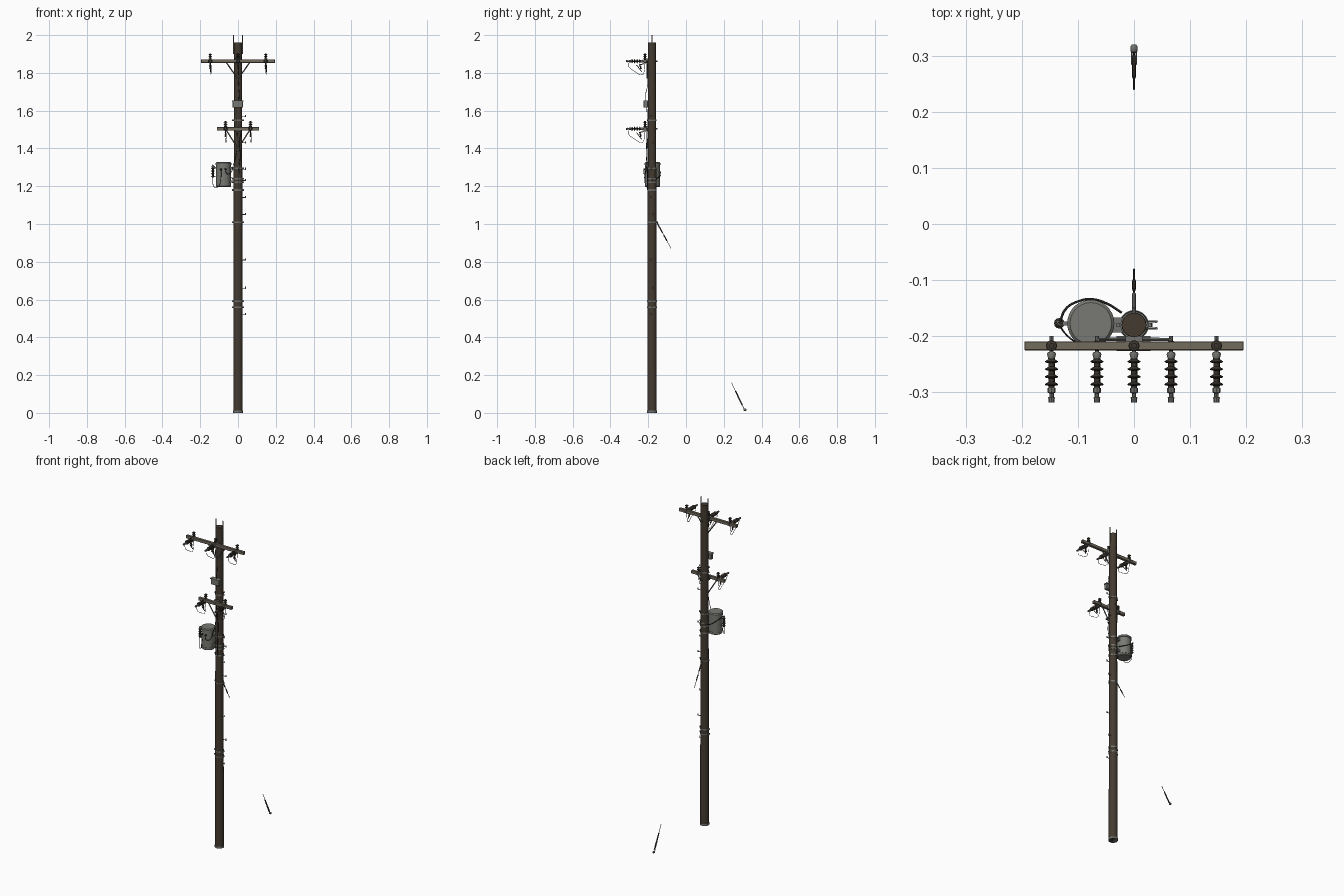
import bpy, bmesh, math
from mathutils import Vector

if "Cube" in bpy.data.objects:
    bpy.data.objects.remove(bpy.data.objects["Cube"])


def material(name, rgb):
    m = bpy.data.materials.new(name)
    m.use_nodes = True
    m.diffuse_color = (*rgb, 1)
    bsdf = m.node_tree.nodes["Principled BSDF"]
    bsdf.inputs["Base Color"].default_value = (*rgb, 1)
    bsdf.inputs["Roughness"].default_value = 0.8
    return m


WOOD = material("dark pole wood", (0.058, 0.044, 0.03))
ARM = material("weathered arm wood", (0.17, 0.145, 0.11))
STEEL = material("galvanised steel", (0.17, 0.17, 0.16))
PAINT = material("tank grey", (0.19, 0.19, 0.175))
CERAMIC = material("brown ceramic", (0.045, 0.036, 0.027))
CABLE = material("black cable", (0.02, 0.02, 0.02))
PY = -0.18          # pole centre in y
ARM_Y = -0.217      # crossarm centre in y


def finish(bm, name, mat, smooth=True):
    bmesh.ops.recalc_face_normals(bm, faces=bm.faces)
    me = bpy.data.meshes.new(name)
    bm.to_mesh(me)
    bm.free()
    me.materials.append(mat)
    ob = bpy.data.objects.new(name, me)
    bpy.context.collection.objects.link(ob)
    if smooth:
        bpy.ops.object.select_all(action="DESELECT")
        ob.select_set(True)
        bpy.context.view_layer.objects.active = ob
        bpy.ops.object.shade_smooth_by_angle(angle=math.radians(40))
    return ob


def lathe(name, profile, base, axis, mat, sides=12):
    """Turn (radius, height) pairs around an axis through base."""
    bm = bmesh.new()
    q = Vector((0, 0, 1)).rotation_difference(Vector(axis).normalized())
    rings = []
    for r, h in profile:
        ring = []
        for i in range(sides):
            a = math.tau * i / sides
            p = Vector((r * math.cos(a), r * math.sin(a), h))
            ring.append(bm.verts.new(Vector(base) + q @ p))
        rings.append(ring)
    for a, b in zip(rings, rings[1:]):
        for i in range(sides):
            j = (i + 1) % sides
            bm.faces.new((a[i], a[j], b[j], b[i]))
    bm.faces.new(rings[0])
    bm.faces.new(rings[-1])
    return finish(bm, name, mat)


def rod(name, p, q, r, mat, sides=8):
    d = Vector(q) - Vector(p)
    return lathe(name, [(r, 0), (r, d.length)], p, d, mat, sides)


def box(name, centre, size, mat, bevel=0.0):
    bm = bmesh.new()
    bmesh.ops.create_cube(bm, size=1)
    bmesh.ops.scale(bm, vec=size, verts=bm.verts)
    bmesh.ops.translate(bm, vec=centre, verts=bm.verts)
    if bevel:
        bmesh.ops.bevel(bm, geom=bm.edges[:], offset=bevel, segments=1, affect="EDGES")
    return finish(bm, name, mat, False)


def wire(name, points, r=0.0016, mat=CABLE):
    cu = bpy.data.curves.new(name, "CURVE")
    cu.dimensions = "3D"
    cu.bevel_depth = r
    cu.bevel_resolution = 1
    cu.resolution_u = 6
    cu.use_fill_caps = True
    sp = cu.splines.new("BEZIER")
    sp.bezier_points.add(len(points) - 1)
    for bp, p in zip(sp.bezier_points, points):
        bp.co = p
        bp.handle_left_type = bp.handle_right_type = "AUTO"
    cu.materials.append(mat)
    tmp = bpy.data.objects.new(name + "_path", cu)
    bpy.context.collection.objects.link(tmp)
    bpy.context.view_layer.update()
    me = bpy.data.meshes.new_from_object(tmp.evaluated_get(bpy.context.evaluated_depsgraph_get()))
    bpy.data.objects.remove(tmp)
    bpy.context.collection.objects.link(bpy.data.objects.new(name, me))


def sheds(count, pitch, core, rim):
    """Profile of a ribbed insulator."""
    prof = [(core, 0)]
    for i in range(count):
        h = i * pitch
        prof += [(core, h + pitch * .2), (rim, h + pitch * .5), (rim * .9, h + pitch * .65), (core, h + pitch * .75)]
    return prof + [(core, count * pitch)]


# Pole, tip rods and base collar
lathe("pole", [(0.025, 0), (0.024, 0.6), (0.0225, 1.3), (0.0215, 1.96)], (0, PY, 0), (0, 0, 1), WOOD, 20)
lathe("base_collar", [(0.0265, 0.0), (0.0265, 0.012)], (0, PY, 0), (0, 0, 1), STEEL, 20)
for s in (-1, 1):
    rod("tip_rod", (s * 0.0235, PY, 1.9), (s * 0.0235, PY, 2.0), 0.0025, STEEL)

# Clamp bands with bolt lugs
for z in (0.56, 0.59, 1.01, 1.18, 1.22, 1.24, 1.295, 1.55):
    r = 0.0262 - 0.0012 * z
    lathe("pole_band", [(r, -0.004), (r, 0.004)], (0, PY, z), (0, 0, 1), STEEL, 20)
    for s in (-1, 1):
        box("band_lug", (s * (r + 0.003), PY, z), (0.008, 0.007, 0.008), STEEL)

# Climbing steps on the left side
for i, z in enumerate((0.52, 0.66, 0.81, 1.05, 1.14, 1.23, 1.29, 1.43, 1.57)):
    y = PY + (0.006 if i % 2 else -0.006)
    rod("pole_step", (0.015, y, z), (0.042, y, z), 0.002, STEEL, 6)
    rod("step_head", (0.04, y, z - 0.003), (0.04, y, z + 0.008), 0.0025, STEEL, 6)


def line_insulator(x, z):
    # Horizontal strain insulator with clamp, pin insulator and drop wire
    rod("strain_bolt", (x, -0.2, z), (x, -0.24, z), 0.0035, STEEL)
    lathe("strain_cap", [(0.006, 0), (0.008, 0.004), (0.006, 0.012)], (x, -0.228, z), (0, -1, 0), STEEL)
    lathe("strain_insulator", sheds(4, 0.0135, 0.005, 0.012), (x, -0.238, z), (0, -1, 0), CERAMIC, 14)
    lathe("line_clamp", [(0.007, 0), (0.007, 0.008), (0.004, 0.01), (0.004, 0.016), (0.006, 0.017), (0.005, 0.026)],
          (x, -0.292, z), (0, -1, 0), STEEL, 8)
    lathe("pin_insulator", sheds(3, 0.011, 0.005, 0.0098), (x, ARM_Y, z + 0.007), (0, 0, 1), CERAMIC, 14)
    rod("pin_bolt", (x, ARM_Y, z - 0.016), (x, ARM_Y, z + 0.01), 0.003, STEEL)
    # Hanging fuse
    rod("fuse_bracket", (x, -0.222, z - 0.012), (x, -0.243, z - 0.02), 0.0025, STEEL)
    lathe("fuse_insulator", sheds(3, 0.009, 0.003, 0.006), (x, -0.245, z - 0.016), (0, 0.25, -1), CERAMIC)
    rod("fuse_tube", (x + 0.004, -0.262, z - 0.02), (x + 0.004, -0.235, z - 0.055), 0.0022, STEEL)
    wire("drop_wire", [(x, -0.308, z), (x + 0.003, -0.302, z - 0.03), (x + 0.005, -0.27, z - 0.055),
                       (x + 0.002, -0.232, z - 0.072), (x, -0.22, z - 0.045), (x, ARM_Y, z - 0.008)], 0.0011)


# Crossarms with braces and insulators
for label, z, half, xs, drop in (("upper", 1.862, 0.195, (-0.147, 0, 0.147), 0.09),
                                 ("lower", 1.504, 0.112, (-0.066, 0.066), 0.1)):
    box(label + "_crossarm", (0, ARM_Y, z), (half * 2, 0.016, 0.018), ARM, 0.001)
    box(label + "_arm_plate", (0, -0.205, z), (0.03, 0.01, 0.03), STEEL)
    for s in (-1, 1):
        rod(label + "_brace", (s * 0.064, -0.206, z - 0.004), (s * 0.003, -0.205, z - drop), 0.0034, STEEL, 6)
    rod(label + "_through_bolt", (0, -0.23, z), (0, PY + 0.03, z), 0.004, STEEL)
    for x in xs:
        line_insulator(x, z)

# Control box on the front of the pole
box("control_box", (-0.001, -0.213, 1.633), (0.056, 0.022, 0.034), PAINT, 0.002)
box("control_box_lid", (-0.001, -0.213, 1.651), (0.06, 0.026, 0.004), PAINT)
wire("box_cable", [(0.004, -0.212, 1.65), (0.006, -0.213, 1.69), (0.003, -0.204, 1.73), (0.002, -0.203, 1.85)])

# Transformer tank with lid, base and brackets
TX, TY = -0.077, -0.177
lathe("transformer_tank", [(0.036, 1.197), (0.039, 1.2), (0.039, 1.312), (0.042, 1.313), (0.042, 1.322), (0.037, 1.327)],
      (TX, TY, 0), (0, 0, 1), PAINT, 28)
lathe("tank_rib", [(0.0405, 1.208), (0.0405, 1.213)], (TX, TY, 0), (0, 0, 1), PAINT, 28)
for z in (1.225, 1.295):
    box("tank_bracket", (-0.031, PY, z), (0.024, 0.026, 0.012), STEEL)

# Side arrester and its bracket
AX = -0.133
lathe("arrester", sheds(4, 0.014, 0.005, 0.0095), (AX, TY, 1.245), (0, 0, 1), CERAMIC)
lathe("arrester_cap", [(0.006, 0), (0.006, 0.007), (0.003, 0.012)], (AX, TY, 1.3), (0, 0, 1), STEEL)
for z in (1.25, 1.296):
    box("arrester_bracket", (-0.123, TY, z), (0.024, 0.007, 0.004), STEEL)

# Front bushings on the tank
for x in (-0.09, -0.066):
    lathe("tank_bushing", [(0.005, 0), (0.005, 0.006), (0.003, 0.012)], (x, -0.213, 1.29), (0, -1, 0), CERAMIC, 10)

# Transformer cables
wire("arrester_cable", [(AX, TY, 1.247), (-0.132, -0.182, 1.21), (-0.118, -0.2, 1.192), (-0.1, -0.213, 1.205),
                        (-0.09, -0.22, 1.25), (-0.09, -0.222, 1.29)])
wire("rear_cable", [(AX, TY, 1.312), (-0.122, -0.152, 1.3), (-0.1, -0.138, 1.28), (-0.075, -0.134, 1.262),
                    (-0.048, -0.142, 1.25), (-0.022, -0.158, 1.24)], 0.0022)
wire("front_cable", [(-0.066, -0.222, 1.29), (-0.058, -0.223, 1.265), (-0.04, -0.215, 1.27), (-0.025, -0.208, 1.31),
                     (-0.012, -0.206, 1.36), (-0.004, -0.206, 1.42), (-0.006, -0.204, 1.5), (-0.006, -0.207, 1.62)])
wire("riser_cable", [(0.004, -0.205, 1.18), (0.006, -0.205, 1.3), (0.012, -0.21, 1.36), (0.008, -0.208, 1.44),
                     (0.02, -0.206, 1.492)], 0.002)

# Upper and lower ends of the guy line, each with a fitting
rod("guy_upper", (0, -0.155, 1.01), (0, -0.08, 0.872), 0.0014, CABLE, 6)
rod("guy_upper_grip", (0, -0.152, 1.004), (0, -0.125, 0.955), 0.0035, STEEL)
rod("guy_upper_insulator", (0, -0.117, 0.94), (0, -0.101, 0.911), 0.0032, CERAMIC)
rod("guy_hook", (0, PY, 1.01), (0, -0.148, 1.01), 0.004, STEEL)
rod("guy_lower", (0, 0.24, 0.162), (0, 0.31, 0.015), 0.0014, CABLE, 6)
rod("guy_lower_grip", (0, 0.262, 0.116), (0, 0.298, 0.04), 0.0036, CERAMIC)
for s in (-1, 1):
    rod("turnbuckle_bar", (s * 0.004, 0.285, 0.068), (s * 0.004, 0.305, 0.026), 0.0016, STEEL, 6)
lathe("anchor_eye", [(0.004, 0), (0.0065, 0.004), (0.0065, 0.011), (0.004, 0.015)], (0, 0.305, 0.017), (0, 0.9, 0), STEEL, 10)
